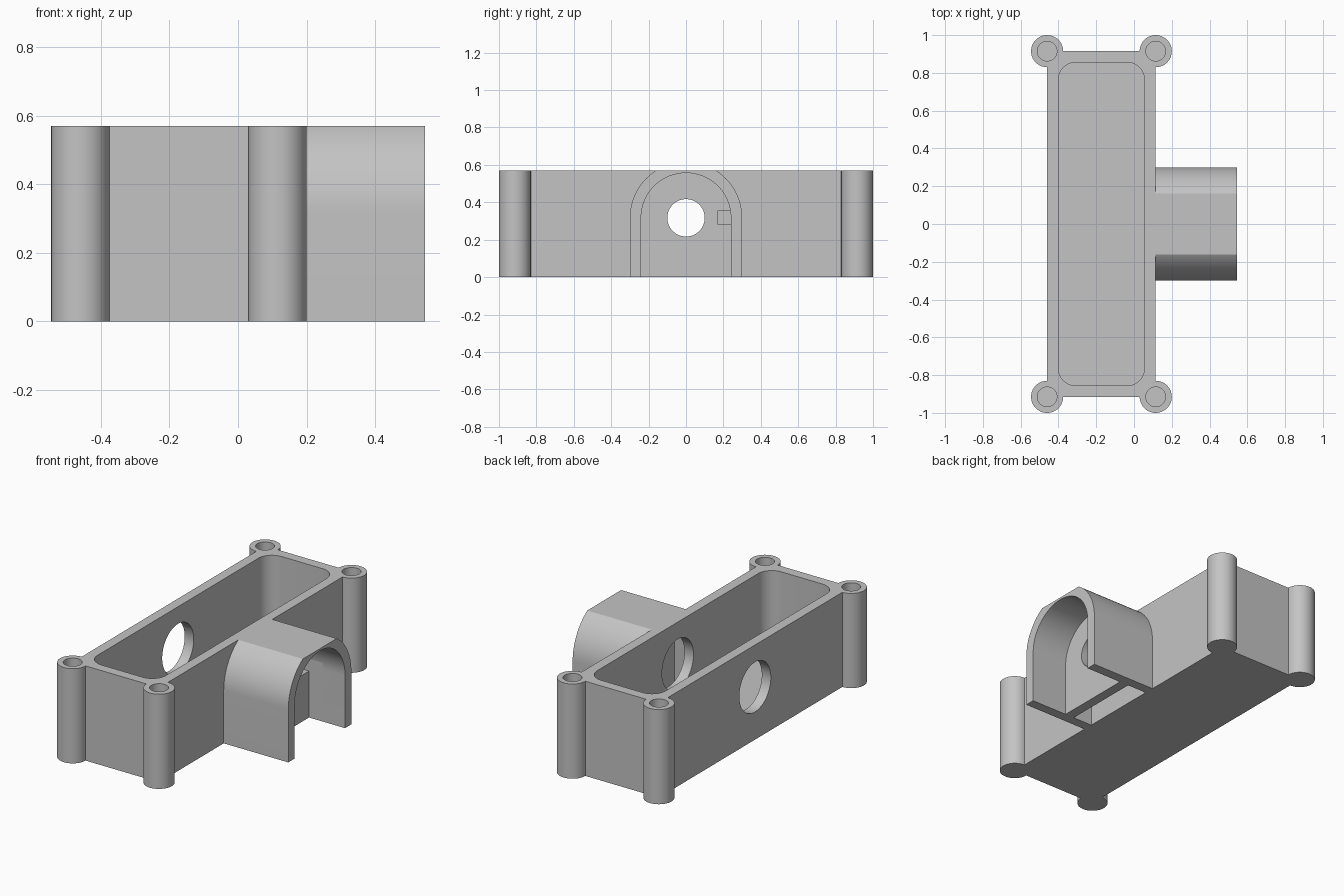
import bpy, bmesh
from math import sin, cos, pi, radians, sqrt
from mathutils import Vector

cube = bpy.data.objects.get("Cube")
if cube:
    bpy.data.objects.remove(cube, do_unlink=True)

# Main dimensions
LEFT, RIGHT, HALF, TOP = -0.46, 0.115, 0.915, 0.57
WALL = 0.06
AXIS_Z = 0.317
HOOD_END = 0.545
PLATE_BACK, PLATE_FRONT = 0.245, 0.305

grey = bpy.data.materials.new("plain_grey")
grey.use_nodes = True
grey.diffuse_color = (0.55, 0.55, 0.55, 1)
grey.node_tree.nodes["Principled BSDF"].inputs["Base Color"].default_value = (0.55, 0.55, 0.55, 1)


def arc(cx, cy, r, start, end, n):
    return [(cx + r * cos(start + (end - start) * i / n),
             cy + r * sin(start + (end - start) * i / n)) for i in range(n + 1)]


def circle(cx, cy, r, n=64):
    return arc(cx, cy, r, 0, 2 * pi, n)[:-1]


def rectangle(x0, x1, y0, y1):
    return [(x0, y0), (x1, y0), (x1, y1), (x0, y1)]


def prism(name, profile, axis, low, high):
    """Extrude a profile along z (points are x, y) or along x (points are y, z)."""
    bm = bmesh.new()
    place = (lambda p: (p[0], p[1], low)) if axis == "z" else (lambda p: (low, p[0], p[1]))
    face = bm.faces.new([bm.verts.new(place(p)) for p in profile])
    out = bmesh.ops.extrude_face_region(bm, geom=[face])
    shift = Vector((0, 0, high - low)) if axis == "z" else Vector((high - low, 0, 0))
    bmesh.ops.translate(bm, vec=shift, verts=[v for v in out["geom"] if isinstance(v, bmesh.types.BMVert)])
    bmesh.ops.recalc_face_normals(bm, faces=bm.faces)
    mesh = bpy.data.meshes.new(name)
    bm.to_mesh(mesh)
    bm.free()
    mesh.materials.append(grey)
    obj = bpy.data.objects.new(name, mesh)
    bpy.context.collection.objects.link(obj)
    return obj


def combine(target, tool, operation):
    """Apply a boolean and discard the tool."""
    mod = target.modifiers.new("boolean", "BOOLEAN")
    mod.operation, mod.solver, mod.object = operation, "EXACT", tool
    bpy.context.view_layer.objects.active = target
    bpy.ops.object.modifier_apply(modifier=mod.name)
    bpy.data.objects.remove(tool, do_unlink=True)


def cut(target, *shape):
    combine(target, prism("cutter", *shape), "DIFFERENCE")


def finish(obj):
    bpy.ops.object.select_all(action="DESELECT")
    obj.select_set(True)
    bpy.context.view_layer.objects.active = obj
    bpy.ops.object.shade_smooth_by_angle(angle=radians(30))


# Box with four corner screw posts
box = prism("enclosure_box", rectangle(LEFT, RIGHT, -HALF, HALF), "z", 0, TOP)
corners = [(x, y) for x in (LEFT, RIGHT) for y in (-HALF, HALF)]
for x, y in corners:
    combine(box, prism("post", circle(x, y, 0.085), "z", 0, TOP), "UNION")

# Rounded cavity
x0, x1, y1, r = LEFT + WALL, RIGHT - WALL, HALF - WALL, 0.09
cavity = (arc(x1 - r, y1 - r, r, 0, pi / 2, 10) + arc(x0 + r, y1 - r, r, pi / 2, pi, 10)
          + arc(x0 + r, r - y1, r, pi, 1.5 * pi, 10) + arc(x1 - r, r - y1, r, 1.5 * pi, 2 * pi, 10))
cut(box, cavity, "z", WALL, 0.8)

# Blind screw holes and the round openings in both long walls
for x, y in corners:
    cut(box, circle(x, y, 0.052, 48), "z", WALL, 0.8)
cut(box, circle(0, AXIS_Z, 0.15), "x", -0.7, 0.3)
finish(box)

# Arched hood, its crown trimmed level with the rim
def arch(r, base):
    return [(r, base)] + arc(0, AXIS_Z, r, 0, pi, 48) + [(-r, base)]


hood = prism("arched_hood", arch(0.30, 0), "x", RIGHT, HOOD_END)
cut(hood, rectangle(-0.5, 0.5, TOP, 1), "x", 0, 1)

# Hollow on each side of the inner plate
for low, high in ((0, PLATE_BACK), (PLATE_FRONT, 1)):
    cut(hood, arch(0.24, -0.2), "x", low, high)

# Central hole and side notch in the plate
cut(hood, circle(0, AXIS_Z, 0.10), "x", 0.2, 0.4)
cut(hood, rectangle(0.17, 0.24, 0.28, 0.355), "x", 0.2, 0.4)
finish(hood)
